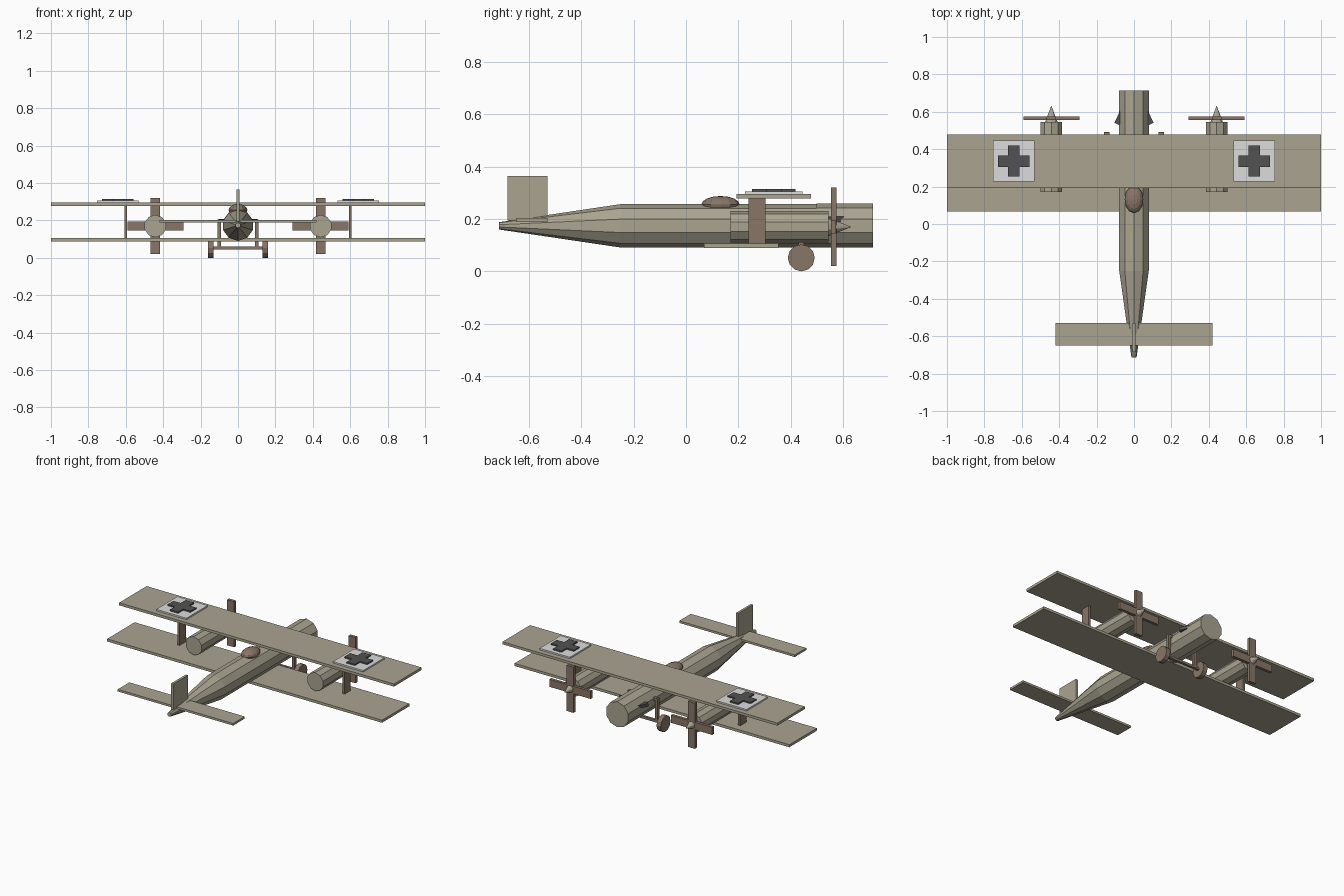
import bpy
import bmesh
from math import pi, radians
from mathutils import Matrix, Vector

cube = bpy.data.objects.get("Cube")
if cube:
    bpy.data.objects.remove(cube, do_unlink=True)


def material(name, r, g, b):
    m = bpy.data.materials.new(name)
    m.use_nodes = True
    m.diffuse_color = (r, g, b, 1)
    m.node_tree.nodes["Principled BSDF"].inputs["Base Color"].default_value = (r, g, b, 1)
    return m


KHAKI = material("khaki", 0.40, 0.37, 0.28)
BROWN = material("brown", 0.25, 0.18, 0.135)
DARK = material("dark grey", 0.085, 0.085, 0.085)
PALE = material("pale grey", 0.72, 0.72, 0.72)


def finish(name, bm, mat):
    bmesh.ops.recalc_face_normals(bm, faces=bm.faces)
    me = bpy.data.meshes.new(name)
    bm.to_mesh(me)
    bm.free()
    me.materials.append(mat)
    ob = bpy.data.objects.new(name, me)
    bpy.context.collection.objects.link(ob)
    return ob


def box(name, centre, size, mat, turn=0):
    bm = bmesh.new()
    bmesh.ops.create_cube(bm, size=1, matrix=Matrix.Translation(centre)
                          @ Matrix.Rotation(turn, 4, "Z") @ Matrix.Diagonal((*size, 1)))
    return finish(name, bm, mat)


def tube(name, centre, r1, r2, length, mat, axis="Y", sides=10):
    """Prism or cone, r1 at the low end of the axis, with a corner pointing up."""
    bm = bmesh.new()
    if axis == "Y":
        rot = Matrix.Rotation(-pi / 2, 4, "X")
    else:
        rot = Matrix.Rotation(pi / 2, 4, "Y")
    bmesh.ops.create_cone(bm, cap_ends=True, segments=sides, radius1=r1, radius2=r2,
                          depth=length, matrix=Matrix.Translation(centre) @ rot)
    return finish(name, bm, mat)


# Fuselage: straight body swept into a thin tail
bm = bmesh.new()
rings = []
for y, r in ((-0.715, 0.014), (-0.25, 0.083), (0.71, 0.083)):
    rings.append([bm.verts.new(Matrix.Rotation(i * pi / 5, 3, "Y") @ Vector((0, 0, r))
                               + Vector((0, y, 0.174))) for i in range(10)])
for a, b in zip(rings, rings[1:]):
    for i in range(10):
        j = (i + 1) % 10
        bm.faces.new((a[i], a[j], b[j], b[i]))
bm.faces.new(rings[0])
bm.faces.new(rings[-1])
finish("fuselage", bm, KHAKI)
tube("nose_cowling", (0, 0.607, 0.175), 0.084, 0.084, 0.215, KHAKI)

# Cockpit hump
bm = bmesh.new()
bmesh.ops.create_uvsphere(bm, u_segments=12, v_segments=8, radius=1,
                          matrix=Matrix.Translation((0, 0.132, 0.256))
                          @ Matrix.Diagonal((0.05, 0.073, 0.032, 1)))
finish("cockpit_hump", bm, BROWN)

# Wings and tail surfaces
box("upper_wing", (0, 0.336, 0.287), (2, 0.286, 0.017), KHAKI)
box("lower_wing", (0, 0.211, 0.097), (2, 0.286, 0.017), KHAKI)
box("tailplane", (0, -0.59, 0.196), (0.84, 0.12, 0.014), KHAKI)
box("tail_fin", (0, -0.607, 0.28), (0.016, 0.153, 0.17), KHAKI)


def cross(name, x, y, z, half, arm, thick, mat):
    """Flat plus-shaped plate."""
    bm = bmesh.new()
    corner = ((arm, half), (arm, arm), (half, arm))
    pts = []
    for q in range(4):
        turn = Matrix.Rotation(-q * pi / 2, 2)
        pts += [turn @ Vector(p) for p in corner]
    face = bm.faces.new([bm.verts.new((x + p.x, y + p.y, z)) for p in pts])
    top = bmesh.ops.extrude_face_region(bm, geom=[face])["geom"]
    bmesh.ops.translate(bm, vec=(0, 0, thick),
                        verts=[v for v in top if isinstance(v, bmesh.types.BMVert)])
    return finish(name, bm, mat)


# Paired parts
for side, s in (("left", 1), ("right", -1)):
    # Wing markings
    box(side + "_marking_panel", (s * 0.643, 0.336, 0.301), (0.22, 0.22, 0.0098), PALE)
    cross(side + "_marking_cross", s * 0.643, 0.336, 0.3058, 0.083, 0.03, 0.009, DARK)

    # Wing struts
    box(side + "_wing_strut", (s * 0.6, 0.272, 0.192), (0.015, 0.064, 0.18), BROWN)

    # Engine, spinner and propeller
    x = s * 0.442
    tube(side + "_engine", (x, 0.358, 0.17), 0.06, 0.06, 0.375, KHAKI)
    tube(side + "_spinner", (x, 0.588, 0.17), 0.036, 0, 0.09, KHAKI)
    box(side + "_propeller_upright", (x, 0.565, 0.17), (0.05, 0.02, 0.3), BROWN)
    box(side + "_propeller_level", (x, 0.565, 0.17), (0.3, 0.019, 0.05), BROWN)

    # Exhaust stub
    box(side + "_exhaust", (s * 0.075, 0.569, 0.199), (0.03, 0.075, 0.02), DARK,
        turn=s * radians(26))

    # Landing gear
    tube(side + "_wheel", (s * 0.145, 0.441, 0.0515), 0.0515, 0.0515, 0.03, BROWN, "X", 12)
    box(side + "_gear_leg", (s * 0.1, 0.441, 0.125), (0.02, 0.02, 0.15), BROWN)
    box(side + "_gear_brace", (s * 0.085, 0.441, 0.197), (0.05, 0.02, 0.016), BROWN)

box("wheel_axle", (0, 0.441, 0.054), (0.29, 0.016, 0.016), BROWN)
